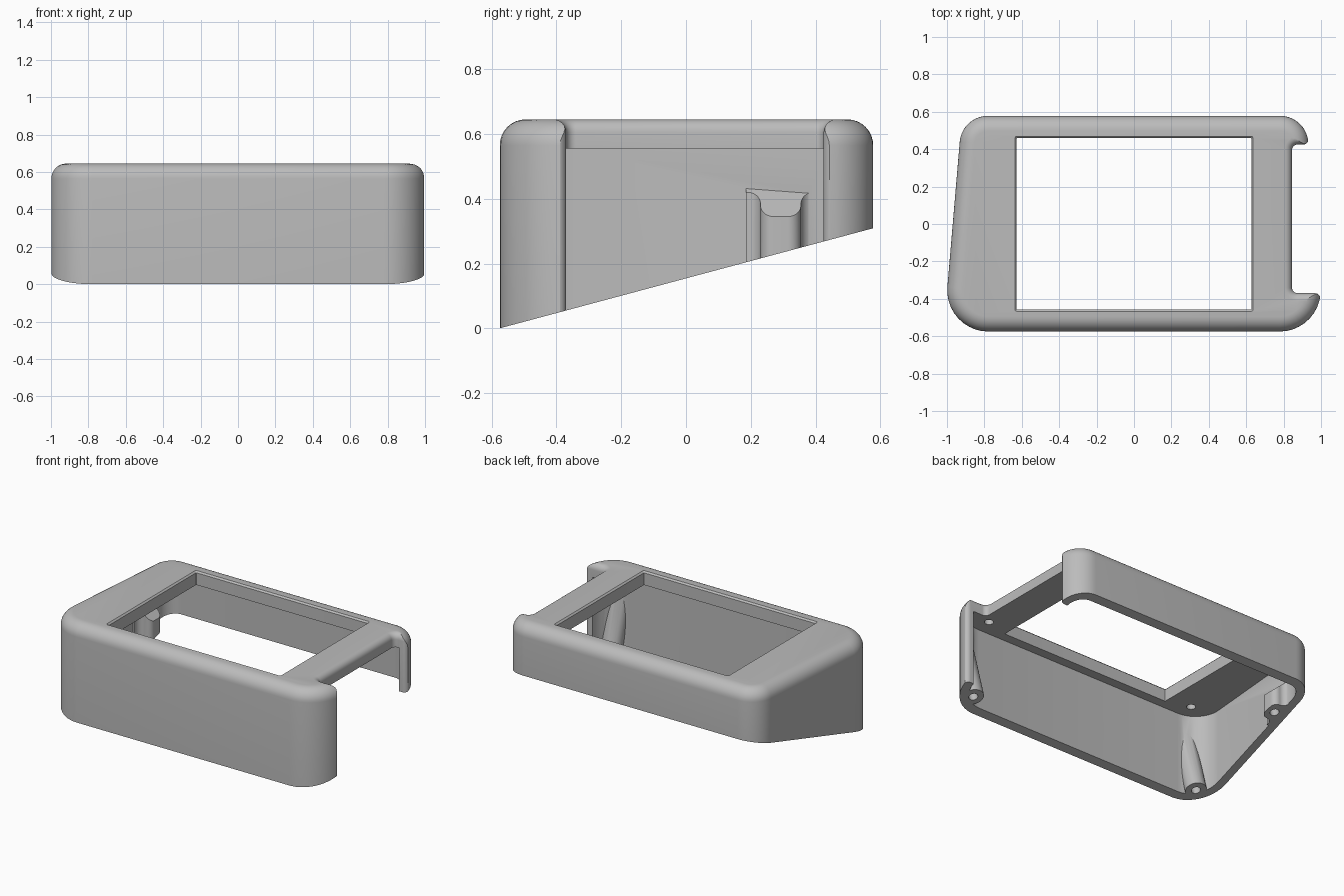
import bpy, bmesh, math
from mathutils import Vector

cube = bpy.data.objects.get("Cube")
if cube:
    bpy.data.objects.remove(cube)

TOP, SLAB, WALL, FRONT = 0.645, 0.555, 0.055, -0.575
TILT = math.radians(15)
AXIS = Vector((0, -math.sin(TILT), math.cos(TILT)))

grey = bpy.data.materials.new("plain_grey")
grey.use_nodes = True
grey.diffuse_color = (0.5, 0.5, 0.5, 1)
grey.node_tree.nodes["Principled BSDF"].inputs["Base Color"].default_value = (0.5, 0.5, 0.5, 1)


def outline(corners, grow=0.0, steps=10):
    """Counter-clockwise polygon of (x, y, radius), offset outward and rounded."""
    pts = [Vector(c[:2]) for c in corners]
    n, out = len(pts), []
    for i, p in enumerate(pts):
        a = (p - pts[i - 1]).normalized()
        b = (pts[(i + 1) % n] - p).normalized()
        turn = a.x * b.y - a.y * b.x
        na, nb = Vector((a.y, -a.x)), Vector((b.y, -b.x))
        miter = (na + nb) / (1 + na.dot(nb))
        sign = 1 if turn > 0 else -1
        r = max(corners[i][2] + sign * grow, 0.002)
        centre = p + miter * (grow - sign * r)
        sweep = math.atan2(turn, a.dot(b))
        start = math.atan2(na.y * sign, na.x * sign)
        for k in range(steps + 1):
            t = start + sweep * k / steps
            out.append(centre + r * Vector((math.cos(t), math.sin(t))))
    return out


def make(name, bm):
    bmesh.ops.recalc_face_normals(bm, faces=bm.faces)
    mesh = bpy.data.meshes.new(name)
    bm.to_mesh(mesh)
    bm.free()
    mesh.materials.append(grey)
    ob = bpy.data.objects.new(name, mesh)
    bpy.context.collection.objects.link(ob)
    return ob


def loft(name, corners, layers, top=None):
    """Stack offset outlines given as (grow, z); top may bend the last layer."""
    bm = bmesh.new()
    rings = []
    for i, (grow, z) in enumerate(layers):
        last = top and i == len(layers) - 1
        rings.append([bm.verts.new((p.x, p.y, top(p.x) if last else z))
                      for p in outline(corners, grow)])
    for lo, hi in zip(rings, rings[1:]):
        for j in range(len(lo)):
            k = (j + 1) % len(lo)
            bm.faces.new((lo[j], lo[k], hi[k], hi[j]))
    bm.faces.new(rings[0][::-1])
    bm.faces.new(rings[-1])
    return make(name, bm)


def rod(name, base, axis, radius, low, high):
    """Cylinder along an axis through base, from low to high."""
    bm = bmesh.new()
    bmesh.ops.create_cone(bm, cap_ends=True, segments=32, radius1=radius,
                          radius2=radius, depth=high - low)
    ob = make(name, bm)
    turn = Vector((0, 0, 1)).rotation_difference(axis).to_matrix().to_4x4()
    ob.data.transform(turn)
    ob.data.transform(turn.Translation(Vector(base) + axis * (low + high) / 2))
    return ob


def subtract(ob, cutter):
    mod = ob.modifiers.new("cut", "BOOLEAN")
    mod.operation, mod.solver, mod.object = "DIFFERENCE", "EXACT", cutter
    with bpy.context.temp_override(object=ob, active_object=ob, selected_objects=[ob]):
        bpy.ops.object.modifier_apply(modifier=mod.name)
    bpy.data.objects.remove(cutter)


def base_z(y):
    return (y - FRONT) * math.tan(TILT)


# Outer body with a rounded top edge
shell = [(-1.018, FRONT, 0.22), (1.018, FRONT, 0.22), (0.92, 0.578, 0.15), (-0.92, 0.578, 0.15)]
R = 0.08
rounding = [(-R * (1 - math.cos(t)), TOP - R + R * math.sin(t))
            for t in (math.pi / 2 * k / 8 for k in range(9))]
case = loft("case", shell, [(0, -0.1)] + rounding)

# Hollow, leaving the screw posts standing
cavity = loft("cavity", shell, [(-WALL, -0.3), (-WALL, SLAB)])
posts = [(-0.87, -0.46), (0.87, -0.46)]
for x, y in posts:
    subtract(cavity, rod("front_post", (x, y, base_z(y)), AXIS, 0.065, -0.4, 0.7))
side_post = [(-0.80, 0.23, 0.04), (-0.80, 0.355, 0.04), (-0.885, 0.355, 0.04),
             (-0.885, 0.4, 0.002), (-0.98, 0.4, 0.002), (-0.98, 0.185, 0.002),
             (-0.885, 0.185, 0.002), (-0.885, 0.23, 0.04)]
subtract(cavity, loft("side_post", side_post, [(0, -0.4), (0, 0.4)],
                      top=lambda x: 0.345 + 0.88 * (-0.80 - x)))
subtract(case, cavity)

# Screen window with a fine bevelled lip
window = [(-0.627, -0.457, 0.002), (0.627, -0.457, 0.002),
          (0.627, 0.459, 0.002), (-0.627, 0.459, 0.002)]
subtract(case, loft("window", window, [(0, 0.4), (0, TOP - 0.01), (0.02, TOP + 0.01)]))

# Side notch with rounded upper edge and rounded wall ends
notch = [(0.845, -0.37, 0.03), (0.997, -0.37, 0.03), (0.997, -0.45, 0.002), (1.4, -0.45, 0.002),
         (1.4, 0.5, 0.002), (0.934, 0.5, 0.002), (0.934, 0.425, 0.03), (0.845, 0.425, 0.03)]
E = 0.04
flare = [(E * (1 - math.cos(t)), TOP - E + E * math.sin(t))
         for t in (math.pi / 2 * k / 6 for k in range(7))]
subtract(case, loft("notch", notch, [(0, -0.3)] + flare + [(E, TOP + 0.1)]))

# Sloping underside
bm = bmesh.new()
bmesh.ops.create_cube(bm, size=4)
wedge = make("wedge", bm)
wedge.data.transform(Vector((0, 0, 1)).rotation_difference(AXIS).to_matrix().to_4x4())
for v in wedge.data.vertices:
    v.co += Vector((0, FRONT, 0)) - AXIS * 2
subtract(case, wedge)

# Screw holes in the posts and under the top plate
for x, y in posts + [(-0.855, 0.29)]:
    subtract(case, rod("post_hole", (x, y, base_z(y)), AXIS, 0.028, -0.1, 0.1))
for x in (-0.79, 0.79):
    for y in (-0.41, 0.41):
        subtract(case, rod("plate_hole", (x, y, SLAB), Vector((0, 0, 1)), 0.028, -0.05, 0.05))

# Smooth the curves, keep the edges crisp
bpy.ops.object.select_all(action="DESELECT")
case.select_set(True)
bpy.context.view_layer.objects.active = case
bpy.ops.object.shade_smooth_by_angle(angle=math.radians(30))
